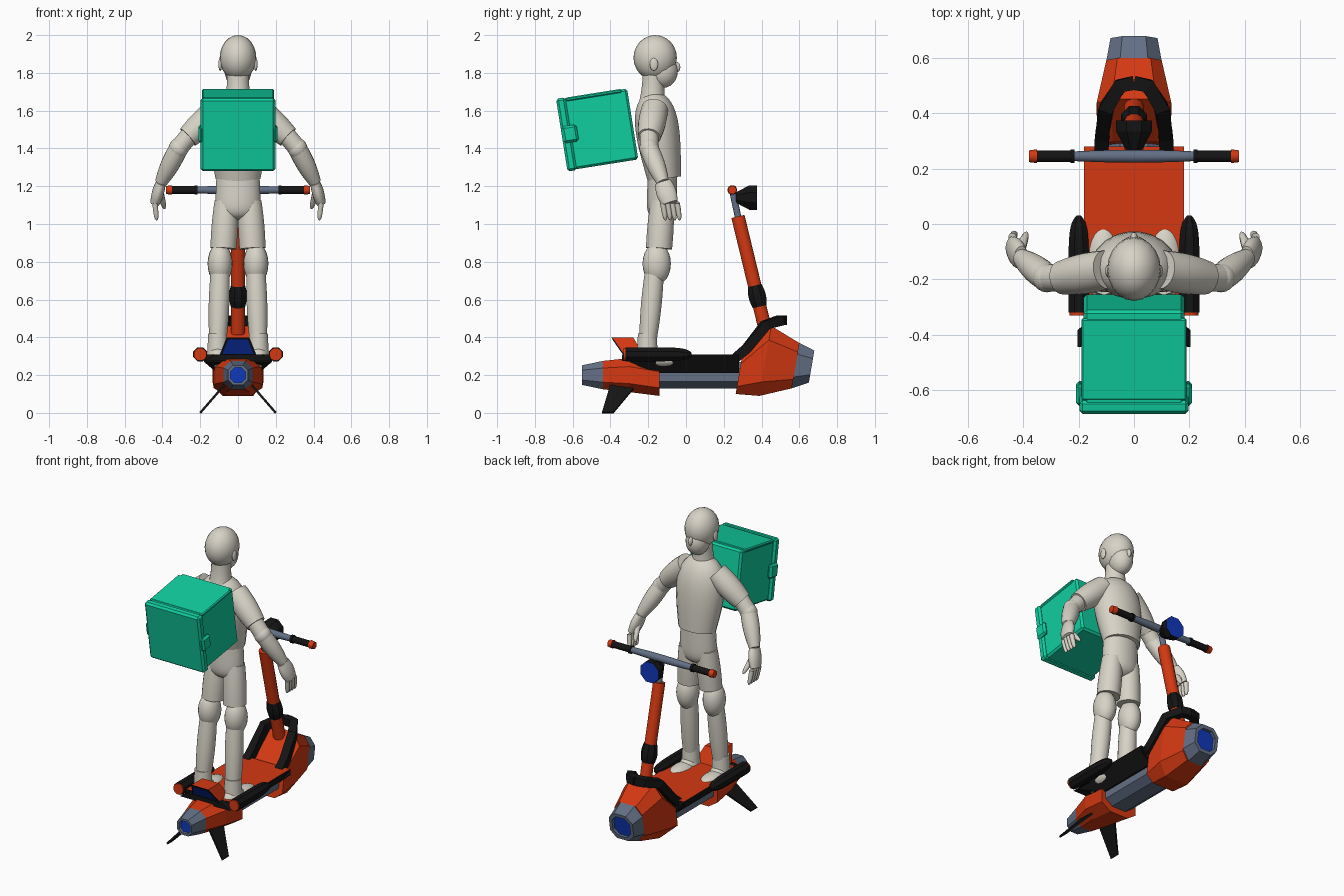
import bpy, bmesh, math
from mathutils import Vector, Matrix

cube = bpy.data.objects.get("Cube")
if cube:
    bpy.data.objects.remove(cube)


def material(name, red, green, blue):
    mat = bpy.data.materials.new(name)
    mat.use_nodes = True
    mat.diffuse_color = (red, green, blue, 1)
    shader = next(node for node in mat.node_tree.nodes if node.type == 'BSDF_PRINCIPLED')
    shader.inputs["Base Color"].default_value = mat.diffuse_color
    return mat


WHITE = material("off white", .68, .65, .57)
ORANGE = material("orange", .66, .04, .006)
BLACK = material("black", .007, .007, .007)
GREY = material("blue grey", .125, .16, .235)
GREEN = material("green", .005, .62, .35)
BLUE = material("blue", .005, .04, .5)
X, Y, Z = Matrix.Identity(3)


def finish(name, bm, mats, smooth=False, mirror=False):
    bmesh.ops.recalc_face_normals(bm, faces=bm.faces)
    mesh = bpy.data.meshes.new(name)
    for face in bm.faces:
        face.smooth = smooth
    bm.to_mesh(mesh)
    bm.free()
    for mat in mats:
        mesh.materials.append(mat)
    if smooth:
        mesh.set_sharp_from_angle(angle=math.radians(45))
    ob = bpy.data.objects.new(name, mesh)
    bpy.context.collection.objects.link(ob)
    if mirror:
        ob.modifiers.new("mirror", 'MIRROR')
    return ob


def loft(name, rings, mats, smooth=False, mirror=False):
    """Skin rings of points; the last material goes on the final cap."""
    bm = bmesh.new()
    loops = [[bm.verts.new(point) for point in ring] for ring in rings]
    for low, high in zip(loops, loops[1:]):
        for i in range(len(low)):
            bm.faces.new((low[i - 1], low[i], high[i], high[i - 1]))
    bm.faces.new(loops[0])
    bm.faces.new(loops[-1]).material_index = len(mats) - 1
    return finish(name, bm, mats, smooth, mirror)


def sweep(name, centres, radii, mats, sides, flat=1, ref=None, mirror=False):
    """Sweep a polygon along a path; flat squashes its second radius."""
    rings = []
    last = len(centres) - 1
    for i, (centre, radius) in enumerate(zip(centres, radii)):
        along = (centres[min(i + 1, last)] - centres[max(i - 1, 0)]).normalized()
        side = ref or (Y if abs(along.x) > .8 else X)
        side = (side - along * side.dot(along)).normalized()
        other = along.cross(side) * flat
        angles = [math.tau * (k + .5) / sides for k in range(sides)]
        rings.append([centre + (side * math.cos(a) + other * math.sin(a)) * radius for a in angles])
    return loft(name, rings, mats, sides > 8, mirror)


def limb(name, start, end, r_start, r_end, mats=[WHITE], sides=20, bulge=0, dome=0, flat=1, mirror=False):
    """Tapered limb, swollen by bulge; a dome power rounds its far end."""
    start, end = Vector(start), Vector(end)
    steps = 12 if bulge or dome else 1
    centres, radii = [], []
    for i in range(steps + 1):
        t = 1 - (1 - i / steps) ** 1.5
        radius = r_start + (r_end - r_start) * t + bulge * math.sin(math.pi * t)
        if dome:
            radius *= max(.05, 1 - t ** dome) ** .5
        centres.append(start.lerp(end, t))
        radii.append(radius)
    return sweep(name, centres, radii, mats, sides, flat, mirror=mirror)


def ball(name, centre, size, mirror=False):
    bm = bmesh.new()
    bmesh.ops.create_uvsphere(bm, u_segments=20, v_segments=12, radius=1)
    bmesh.ops.scale(bm, vec=size, verts=bm.verts)
    bmesh.ops.translate(bm, vec=centre, verts=bm.verts)
    return finish(name, bm, [WHITE], True, mirror)


def hull(name, sections, mats, lean=0, chamfer=.5):
    """Chamfered sections of (y, z, half width, half height)."""
    corners = [(1, chamfer), (chamfer, 1), (-chamfer, 1), (-1, chamfer)]
    corners += [(-across, -up) for across, up in corners]
    return loft(name, [[(w * across, y + lean * h * up, z + h * up) for across, up in corners]
                       for y, z, w, h in sections], mats)


def nozzle(name, base, tip, lean=0):
    """Tapered nozzle with a rim and a recessed lens."""
    y, z, w, h = tip
    depth = math.copysign(.02, y)
    hull(name, [base, tip, (y, z, w * .75, h * .75), (y - depth, z, w * .75, h * .75)], [GREY, BLUE], lean)


def slab(name, profile, mats):
    """Side profile of (y, z, half width)."""
    return loft(name, [[(s * w, y, z) for y, z, w in profile] for s in (-1, 1)], mats)


def box(name, size, place, bevel=.012, mirror=False):
    bm = bmesh.new()
    bmesh.ops.create_cube(bm, size=1)
    bmesh.ops.scale(bm, vec=size, verts=bm.verts)
    bmesh.ops.bevel(bm, geom=bm.edges[:], offset=bevel, segments=1, affect='EDGES')
    bmesh.ops.translate(bm, vec=place, verts=bm.verts)
    bm.transform(Matrix.Translation((0, -.47, 1.5)) @ Matrix.Rotation(math.radians(9), 4, 'X'))
    return finish(name, bm, [GREEN], mirror=mirror)


# Scooter bodies and nozzles
tail, nose = (-.44, .2, .078, .075), (.58, .25, .1, .12)
hull("rear_body", [tail, (-.3, .2, .12, .09), (-.14, .175, .13, .085)], [ORANGE])
nozzle("rear_nozzle", tail, (-.55, .2, .052, .052))
hull("front_body", [(.28, .2, .13, .1), (.42, .275, .135, .185), nose], [ORANGE], .17, .6)
nozzle("front_nozzle", nose, (.665, .245, .085, .085), .17)
hull("under_tube", [(-.18, .2, .1, .07), (.3, .2, .1, .07)], [GREY])

# Deck: orange tread on a black tapered tray
deck = slab("deck", [(-.3, .31, .18), (.28, .31, .18), (.28, .27, .18), (.28, .21, .11),
                     (-.15, .21, .11), (-.3, .27, .17)], [BLACK, ORANGE])
for face in deck.data.polygons:
    face.material_index = int(face.normal.z > .9)

# Side pods, rear wing and tail housing with its window
limb("side_pods", (.2, -.32, .31), (.2, .03, .31), .04, .04, [BLACK], sides=8, dome=8, mirror=True)
limb("pod_caps", (.2, -.31, .31), (.2, -.33, .31), .035, .035, [ORANGE], sides=12, mirror=True)
slab("rear_wing", [(-.34, .275, .18), (-.34, .31, .12), (-.2, .31, .12), (-.2, .275, .18)], [BLACK])
top, bottom = Vector((-.39, .4, .06)), Vector((-.32, .3, .1))
slab("tail_housing", [top, (-.28, .4, .06), (-.22, .3, .1), bottom], [ORANGE])


def tail_plate(name, inset, depth, mat):
    upper, lower = top.lerp(bottom, inset), bottom.lerp(top, inset)
    trim, back = Vector((0, 0, -inset / 10)), Vector((-depth, 0, 0))
    slab(name, [upper + trim, lower + trim, lower + trim + back, upper + trim + back], [mat])


tail_plate("tail_window_frame", 0, .005, BLACK)
tail_plate("tail_window", .12, .008, BLUE)

# Splayed stabiliser fins
bm = bmesh.new()
bm.faces.new([bm.verts.new(p) for p in ((.07, -.4, .15), (.07, -.26, .15), (.2, -.385, 0), (.2, -.445, 0))])
fins = finish("stabiliser_fins", bm, [BLACK], mirror=True)
solid = fins.modifiers.new("thickness", 'SOLIDIFY')
solid.thickness, solid.offset = .012, 0

# Trim over the front shield
trim_path = [(.118, .25, .28), (.115, .32, .34), (.1, .42, .465), (.05, .5, .49), (0, .51, .49)]
sweep("shield_trim", [Vector(p) for p in trim_path], [.036] * len(trim_path), [BLACK], 4, ref=Z, mirror=True)

# Steering column, handlebar and headlight
foot, head = Vector((0, .425, .42)), Vector((0, .275, 1.04))
hub = Vector((0, .245, 1.18))
limb("steering_column", foot, head, .037, .037, [ORANGE], sides=12)
limb("column_collar", foot.lerp(head, .23), foot.lerp(head, .41), .04, .04, [BLACK], sides=8, bulge=.01)
limb("handlebar_stem", head, hub, .018, .018, [GREY], sides=12)
limb("handlebar", hub - X * .36, hub + X * .36, .01, .01, [GREY], sides=12, bulge=.014)
limb("grips", hub + X * .22, hub + X * .35, .021, .021, [BLACK], sides=12, mirror=True)
limb("grip_collars", hub + X * .215, hub + X * .23, .026, .026, [BLACK], sides=12, mirror=True)
limb("grip_ends", hub + X * .35, hub + X * .38, .026, .022, [ORANGE], sides=12, mirror=True)
limb("headlight_shell", (0, .265, 1.14), (0, .335, 1.14), .03, .07, [BLACK], sides=8)
limb("headlight", (0, .335, 1.14), (0, .375, 1.14), .07, .07, [BLACK, BLUE], sides=8)

# Delivery box
box("box_body", (.365, .35, .38), (0, .015, 0))
box("box_lid", (.395, .05, .39), (0, -.165, 0))
box("box_top_rim", (.38, .3, .02), (0, .01, .183), bevel=.006)
box("box_clasps", (.03, .08, .09), (.195, -.145, 0), mirror=True)

# Rider: head, torso and hips
ball("skull", (0, -.163, 1.88), (.097, .115, .12))
ball("jaw", (0, -.123, 1.81), (.07, .08, .09))
ball("nose", (0, -.05, 1.83), (.013, .02, .028))
ball("ears", (.094, -.17, 1.845), (.01, .022, .034), mirror=True)
limb("neck", (0, -.18, 1.62), (0, -.17, 1.8), .075, .06, bulge=-.006)
limb("shirt", (0, -.115, 1.24), (0, -.18, 1.7), .12, .17, bulge=.012, dome=5, flat=.75)
limb("hips", (0, -.125, 1.27), (0, -.13, 1.02), .115, .125, dome=8, flat=.67)

# Legs and shoes
limb("shorts_legs", (.063, -.125, 1.12), (.077, -.143, .87), .062, .07, bulge=.004, mirror=True)
ball("knees", (.095, -.155, .79), (.066, .075, .11), mirror=True)
limb("shins", (.094, -.165, .77), (.108, -.205, .35), .05, .044, bulge=.008, mirror=True)
limb("shoe_cuffs", (.108, -.205, .28), (.108, -.205, .42), .058, .05, mirror=True)
ball("shoe_heels", (.108, -.2, .295), (.058, .085, .06), mirror=True)
ball("shoe_toes", (.111, -.12, .285), (.062, .12, .047), mirror=True)

# Arms and hands
elbow, wrist, knuckle = Vector((.315, -.195, 1.4)), Vector((.408, -.122, 1.22)), Vector((.44, -.085, 1.11))
cuff = Vector((.265, -.195, 1.46))
limb("sleeves", (.1, -.165, 1.61), cuff, .07, .06, bulge=.008, mirror=True)
limb("upper_arms", cuff.lerp(elbow, -.3), elbow, .05, .05, mirror=True)
ball("elbows", elbow, (.052, .052, .055), mirror=True)
limb("forearms", elbow, wrist, .05, .033, bulge=.008, mirror=True)
limb("palms", wrist, knuckle, .026, .025, bulge=.006, flat=1.7, mirror=True)
for i, finger in enumerate(("little", "ring", "middle", "index")):
    base = knuckle + Y * (i - 1.5) * .025
    limb(finger + "_fingers", base, base + Vector((-.01, .015, -.09)), .015, .013, sides=10,
         dome=6, mirror=True)
limb("thumbs", wrist.lerp(knuckle, .3), (.388, -.03, 1.08), .02, .014, sides=10, dome=6, mirror=True)
